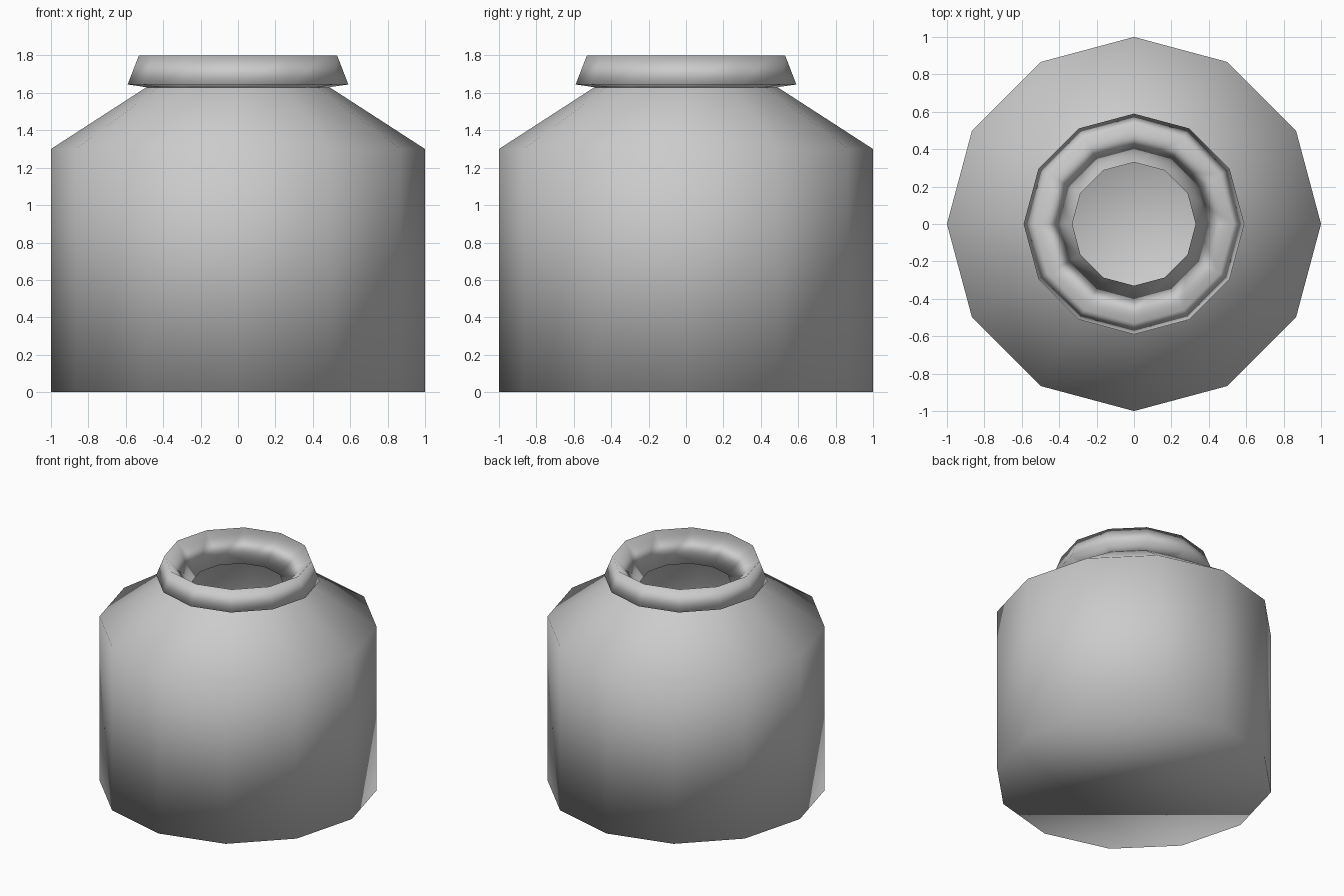
import bpy, bmesh
from math import cos, sin, tau

SIDES = 12

cube = bpy.data.objects.get("Cube")
if cube:
    bpy.data.objects.remove(cube, do_unlink=True)

clay = bpy.data.materials.new("grey_clay")
clay.use_nodes = True
GREY = (0.6, 0.6, 0.6, 1)
clay.diffuse_color = GREY
clay.node_tree.nodes["Principled BSDF"].inputs["Base Color"].default_value = GREY


def lathe(name, profile, closed=False, floor=False):
    """Spin (radius, height) points around z into a smooth 12-sided part."""
    bm = bmesh.new()
    rings = [[bm.verts.new((r * cos(tau * i / SIDES), r * sin(tau * i / SIDES), z))
              for i in range(SIDES)] for r, z in profile]
    pairs = list(zip(rings, rings[1:]))
    if closed:
        pairs.append((rings[-1], rings[0]))
    for low, high in pairs:
        for i in range(SIDES):
            j = (i + 1) % SIDES
            bm.faces.new((low[i], low[j], high[j], high[i]))
    if floor:
        bm.faces.new(rings[0][::-1])
    for face in bm.faces:
        face.smooth = True
    mesh = bpy.data.meshes.new(name)
    bm.to_mesh(mesh)
    bm.free()
    mesh.materials.append(clay)
    obj = bpy.data.objects.new(name, mesh)
    bpy.context.collection.objects.link(obj)
    return obj


# Open-topped hollow body with a sloping shoulder
lathe("pot_body", [(1, 0), (1, 1.3), (0.49, 1.63)], floor=True)

# Rim ring with a triangular section
lathe("pot_rim", [(0.59, 1.645), (0.53, 1.8), (0.33, 1.607)], closed=True)
